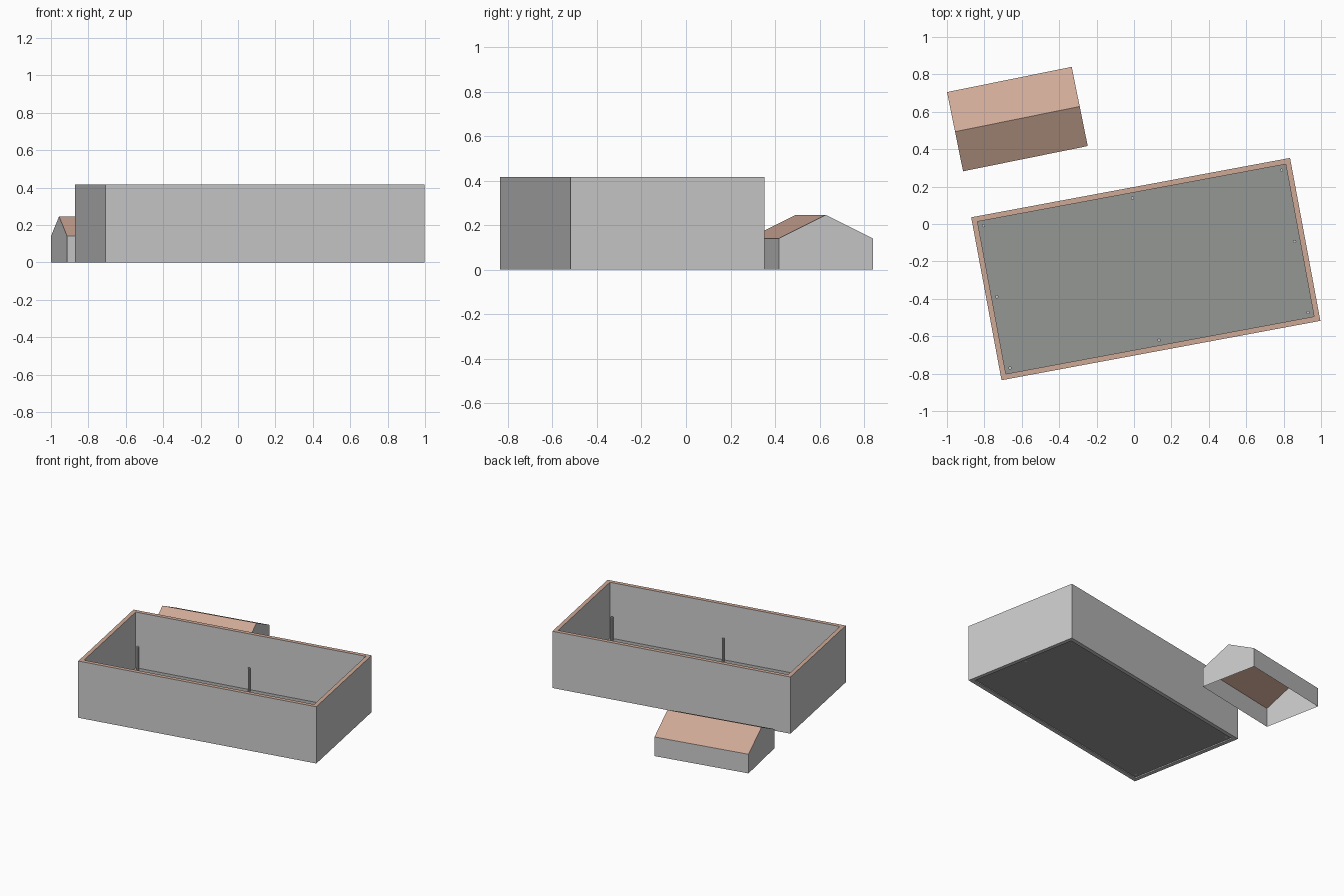
import bpy, bmesh
from math import radians
from mathutils import Vector

if "Cube" in bpy.data.objects:
    bpy.data.objects.remove(bpy.data.objects["Cube"])


def material(name, color):
    m = bpy.data.materials.new(name)
    m.diffuse_color = color
    m.use_nodes = True
    m.node_tree.nodes["Principled BSDF"].inputs["Base Color"].default_value = m.diffuse_color
    return m


tile = material("roof_tile", (0.62, 0.40, 0.31, 1))
dark = material("floor_grey", (0.30, 0.31, 0.30, 1))


def mesh_object(name, loc, angle, verts, faces, mats=(), slots=None):
    me = bpy.data.meshes.new(name)
    me.from_pydata(verts, [], faces)
    ob = bpy.data.objects.new(name, me)
    bpy.context.collection.objects.link(ob)
    ob.location = (loc[0], loc[1], 0)
    ob.rotation_euler.z = radians(angle)
    for m in mats:
        me.materials.append(m)
    if slots:
        for p, s in zip(me.polygons, slots):
            p.material_index = s
    return ob


def rect(hx, hy, z):
    return [(-hx, -hy, z), (hx, -hy, z), (hx, hy, z), (-hx, hy, z)]


# large open-topped building
C, ANG = (0.063, -0.241), 10.55
HX, HY, H, T = 0.867, 0.443, 0.415, 0.029
FLOOR = 0.008
grey = material("wall_grey", (0.8, 0.8, 0.78, 1))

# walls: outer, inner, bottom ring, coloured top rim
verts = rect(HX, HY, 0) + rect(HX, HY, H) + rect(HX - T, HY - T, 0) + rect(HX - T, HY - T, H)
faces, slots = [], []
for i in range(4):
    j = (i + 1) % 4
    faces += [(i, j, 4 + j, 4 + i), (8 + j, 8 + i, 12 + i, 12 + j),
              (j, i, 8 + i, 8 + j), (4 + i, 4 + j, 12 + j, 12 + i)]
    slots += [0, 0, 0, 1]
mesh_object("perimeter_walls", C, ANG, verts, faces, (grey, tile), slots)

# floor
mesh_object("floor", C, ANG, rect(HX - T, HY - T, FLOOR), [(0, 1, 2, 3)], (dark,))

# posts along the inside of the walls
PX, PY, PH = 0.81, 0.387, 0.17
bm = bmesh.new()
for sx in (-1, 0, 1):
    for sy in (-1, 0, 1):
        if (sx, sy) in ((0, 0),):
            continue
        new = bmesh.ops.create_cone(bm, cap_ends=True, segments=8, radius1=0.009,
                                    radius2=0.009, depth=PH)["verts"]
        bmesh.ops.translate(bm, verts=new, vec=Vector((sx * PX, sy * PY, FLOOR + PH / 2)))
me = bpy.data.meshes.new("posts")
bm.to_mesh(me)
bm.free()
posts = bpy.data.objects.new("posts", me)
bpy.context.collection.objects.link(posts)
posts.location = (C[0], C[1], 0)
posts.rotation_euler.z = radians(ANG)

# small gabled house, open underneath
SC, SANG = (-0.6235, 0.561), 11.45
L, W, EAVE, RIDGE = 0.34, 0.216, 0.14, 0.246
profile = [(-W, 0), (-W, EAVE), (0, RIDGE), (W, EAVE), (W, 0)]
verts = [(x, y, z) for x in (-L, L) for y, z in profile]
mesh_object("house_walls", SC, SANG, verts,
            [(4, 3, 2, 1, 0), (5, 6, 7, 8, 9), (0, 5, 6, 1)[::1], (3, 8, 9, 4)], (grey,))
mesh_object("house_roof", SC, SANG, verts, [(1, 6, 7, 2), (2, 7, 8, 3)], (tile,))

# outward normals on the house shell
for name in ("house_walls", "house_roof"):
    me = bpy.data.objects[name].data
    for p in me.polygons:
        if p.normal.dot(p.center - Vector((0, 0, 0.07))) < 0:
            p.flip()
